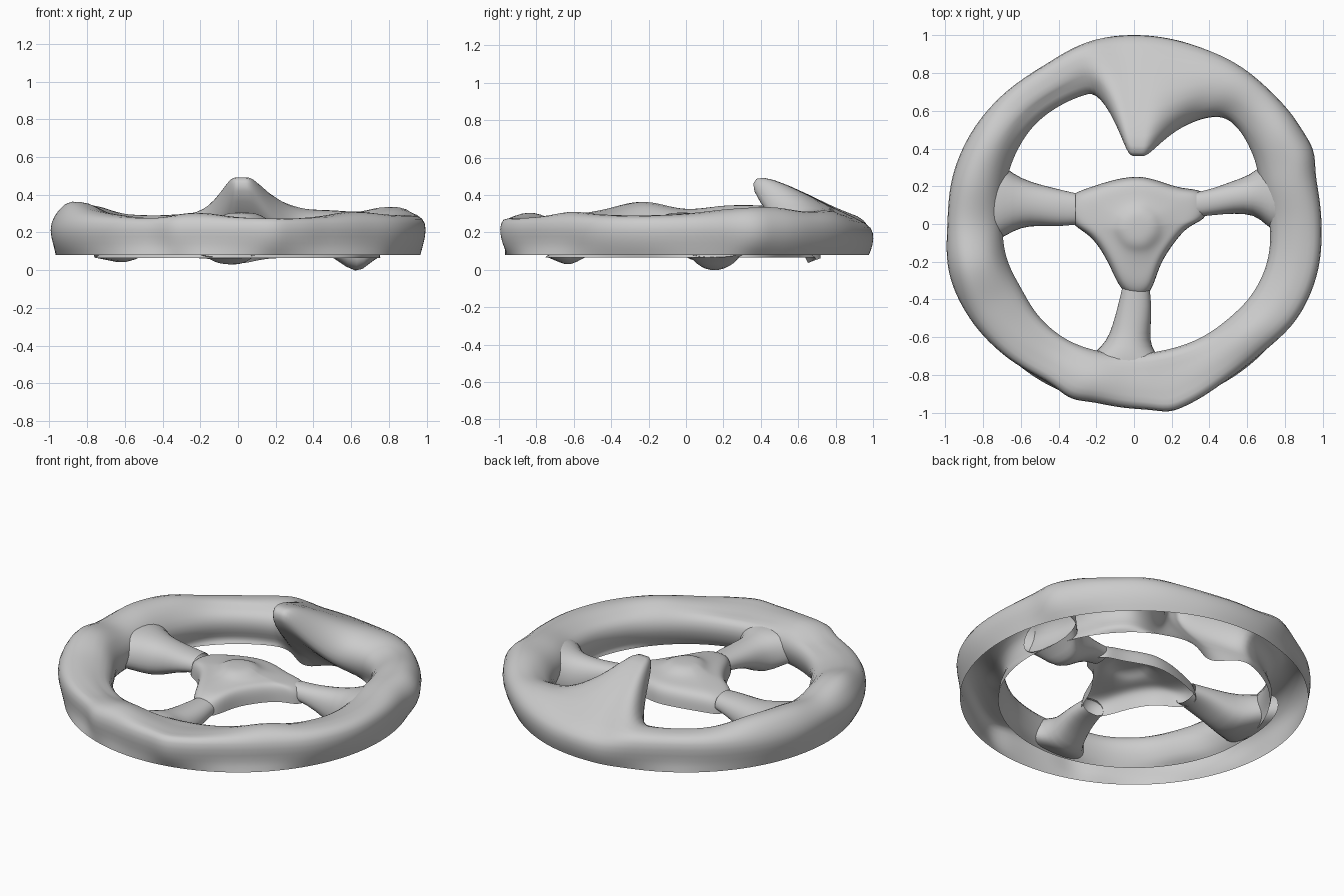
import bpy
from math import sin, cos, radians, exp, hypot, copysign

if "Cube" in bpy.data.objects:
    bpy.data.objects.remove(bpy.data.objects["Cube"])


def make(name, rows, cap=None, levels=1):
    """Skin closed rows of points into a smooth shell, optionally fanned to a point."""
    n = len(rows[0])
    verts = [p for row in rows for p in row]
    faces = []
    for i in range(len(rows) - 1):
        for j in range(n):
            k = (j + 1) % n
            faces.append((i * n + j, i * n + k, (i + 1) * n + k, (i + 1) * n + j))
    if cap:
        verts.append(cap)
        faces += [(len(verts) - 1, j, (j + 1) % n)[::-1] for j in range(n)]
    me = bpy.data.meshes.new(name)
    me.from_pydata(verts, [], faces)
    me.polygons.foreach_set("use_smooth", [True] * len(me.polygons))
    ob = bpy.data.objects.new(name, me)
    bpy.context.collection.objects.link(ob)
    m = ob.modifiers.new("smooth", "SUBSURF")
    m.levels = m.render_levels = levels
    return ob


def sample(table, a):
    """Smooth periodic lookup in an evenly spaced table."""
    n = len(table)
    f = (a % 360) / 360 * n
    i, t = int(f), f % 1
    p, q, r, s = [table[(i + k) % n] for k in (-1, 0, 1, 2)]
    return q + .5 * t * (r - p + t * (2*p - 5*q + 4*r - s + t * (3*(q - r) + s - p)))


def smooth(t):
    t = max(0, min(1, t))
    return t * t * (3 - 2 * t)


def bump(a, centre, width):
    d = (a - centre + 180) % 360 - 180
    return exp(-(d / width) ** 2)


# Rim: an open-bottomed channel whose radius and height wander with the angle
OUTER = [.985, .985, 1.01, 1.0, 1.0, .99, 1.0, .985, .957, .967, .98, .985,
         .98, 1.005, .995, .97, .945, .955, .97, .99, .955, .955, .99, .997]
INNER = [.72, .70, .73, .75, .72, .73, .73, .73, .74, .745, .73, .71,
         .70, .70, .69, .705, .71, .70, .69, .69, .70, .71, .73, .735]
TOP = [.30, .325, .335, .31, .32, .31, .30, .30, .29, .30, .34, .345,
       .325, .365, .32, .29, .275, .305, .28, .27, .285, .31, .295, .29]
VISOR = [(.98, .08), (1.0, .13), (1.005, .20), (.97, .25), (.82, .315),
         (.62, .42), (.46, .49), (.365, .50), (.35, .43), (.44, .30),
         (.60, .15), (.72, .065)]
# local lumps on the outside: angle, size, width
LUMPS = [(22, .022, 5), (250, .025, 5), (281, .016, 4)]

rim = []
for i in range(120):
    a = i * 3
    ro, ri, zt = sample(OUTER, a) + .012, sample(INNER, a), sample(TOP, a)
    ro += sum(size * bump(a, c, width) for c, size, width in LUMPS)
    # visor strength: reach towards the middle, and rise
    d = 88 - a
    w = 1 - smooth((d - 5) / 35 if d > 0 else (-d - 5) / 15)
    wz = 1 - smooth((d - 6) / 23 if d > 0 else (-d - 6) / 13)
    base = [(.967, .08), (ro - .014, .14), (ro + .003, .215), (ro - .014, .28),
            (ro - .07, zt), (ro - .14, zt + .003), (ri + .075, zt - .02),
            (ri + .015, .255), (ri - .008, .19), (ri + .01, .13), (ri + .03, .09), (.755, .065)]
    row = []
    for (r, z), (vr, vz) in zip(base, VISOR):
        r += (vr - r) * (min(w, .9) if vr > .95 else w)
        z += (vz - z) * (wz if vz > z else w)
        row.append([r * cos(radians(a)), r * sin(radians(a)), z])
    # small flap hanging under the visor
    g = bump(a, 90, 9)
    row[-1][1] -= .07 * g
    row[-1][2] -= .03 * g
    rim.append(row)
make("rim", [list(c) for c in zip(*rim)][::-1])


# Spokes: tubes that flare into the rim and sag below it
def spoke(name, stations):
    """stations: (edge A xy, edge B xy, top z, bottom z)"""
    rows = []
    for (ax, ay), (bx, by), zt, zb in stations:
        row = []
        mid = zb + (zt - zb) * .42
        for k in range(16):
            t = radians(360 * k / 16)
            u = .5 - .53 * copysign(abs(cos(t)) ** .85, cos(t))
            s = copysign(abs(sin(t)) ** .9, sin(t))
            z = mid + s * ((zt - mid) if s > 0 else (mid - zb))
            row.append((ax + (bx - ax) * u, ay + (by - ay) * u, z))
        rows.append(row)
    make(name, rows)


spoke("left_spoke", [((-.31, .16), (-.31, .00), .24, .14),
                     ((-.40, .18), (-.40, -.01), .245, .12),
                     ((-.50, .205), (-.50, -.005), .25, .075),
                     ((-.60, .235), (-.60, -.01), .26, .03),
                     ((-.68, .29), (-.69, -.06), .28, .05),
                     ((-.755, .34), (-.765, -.10), .285, .065)])
spoke("right_spoke", [((.33, .04), (.33, .165), .235, .14),
                      ((.42, .05), (.42, .185), .23, .12),
                      ((.53, .06), (.51, .22), .235, .055),
                      ((.64, .055), (.62, .255), .25, -.027),
                      ((.70, .00), (.68, .31), .27, .03),
                      ((.76, -.04), (.72, .35), .28, .065)])
spoke("front_spoke", [((-.06, -.34), (.08, -.34), .22, .12),
                      ((-.08, -.43), (.09, -.43), .22, .11),
                      ((-.11, -.54), (.085, -.54), .225, .07),
                      ((-.14, -.62), (.08, -.62), .235, .015),
                      ((-.20, -.68), (.10, -.68), .255, .04),
                      ((-.26, -.74), (.16, -.74), .255, .065)])

# Hub: hollow three-lobed cover with a round boss in the middle
OUTLINE = [(.02, .26), (.13, .23), (.25, .185), (.37, .185), (.40, .11), (.38, .02),
           (.29, -.005), (.21, -.10), (.13, -.22), (.095, -.37), (.015, -.40),
           (-.07, -.36), (-.13, -.21), (-.22, -.06), (-.33, -.01), (-.36, .08),
           (-.33, .16), (-.26, .185), (-.13, .23)][::-1]
CX, CY = .02, -.02
hub = []
# share of outline, circle radius, height
for s, circle, z in [(0, .07, .303), (0, .105, .29), (0, .135, .27), (.35, .13, .26),
                     (.65, .12, .255), (.88, .1, .24), (.98, .1, .205), (1, .1, .15)]:
    row = []
    for x, y in OUTLINE:
        dx, dy = x - CX, y - CY
        d = hypot(dx, dy)
        r = s * d + (1 - s) * circle
        row.append((CX + dx / d * r, CY + dy / d * r, z - .02 * s * max(0, d - .25) / .15))
    hub.append(row)
make("hub", hub, cap=(CX, CY, .307), levels=2)
